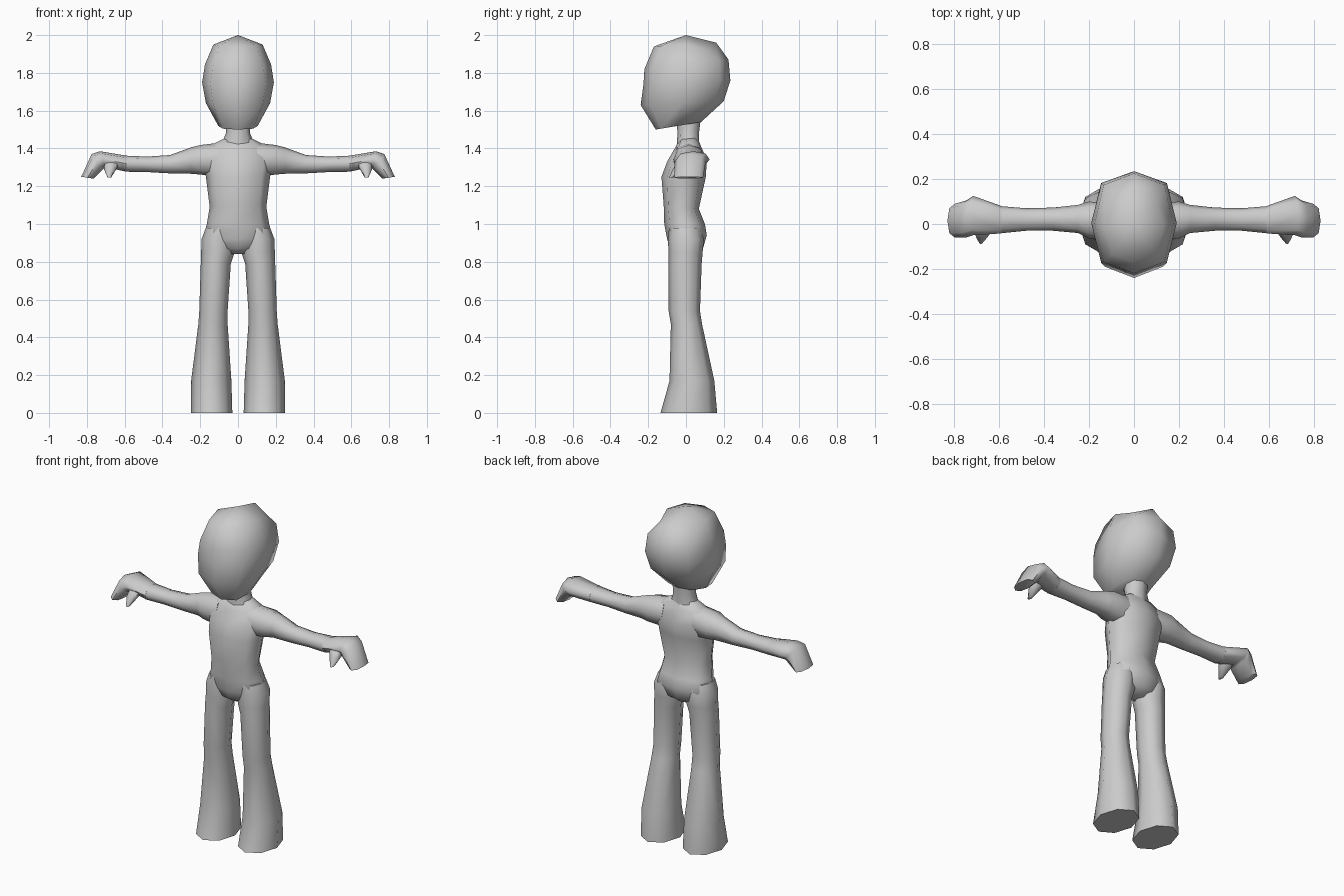
import bpy, bmesh, math
from mathutils import Vector

if "Cube" in bpy.data.objects:
    bpy.data.objects.remove(bpy.data.objects["Cube"])

grey = bpy.data.materials.new("plain grey")
grey.use_nodes = True
grey.diffuse_color = (0.6, 0.6, 0.6, 1)
grey.node_tree.nodes["Principled BSDF"].inputs["Base Color"].default_value = (0.6, 0.6, 0.6, 1)

SIDES = 8


def ring(axis, lo, hi, p, q, diag):
    """Eight-sided loop: spans lo..hi along axis, and p..q in the other two axes."""
    points = []
    for k in range(SIDES):
        angle = k * math.tau / SIDES
        grow = diag / math.sin(math.pi / 4) if k % 2 else 1
        s, t = grow * math.sin(angle), grow * math.cos(angle)
        a = (lo + hi) / 2 + (hi - lo) / 2 * s
        b, c = Vector(p).lerp(Vector(q), (1 + t) / 2)
        points.append((a, b, c) if axis == "x" else (b, a, c))
    return points


def loft(name, axis, rows, diag=0.74, pole=None, mirror=False):
    """Skin a part through its loops, closing both ends."""
    bm = bmesh.new()
    loops = [[bm.verts.new(v) for v in ring(axis, *row, diag)] for row in rows]
    for one, two in zip(loops, loops[1:]):
        for i in range(SIDES):
            j = (i + 1) % SIDES
            bm.faces.new((one[i], one[j], two[j], two[i]))
    if pole:
        tip = bm.verts.new(pole)
        for i in range(SIDES):
            bm.faces.new((loops[0][i - 1], loops[0][i], tip))
    else:
        bm.faces.new(loops[0])
    bm.faces.new(loops[-1])
    bmesh.ops.recalc_face_normals(bm, faces=bm.faces)
    mesh = bpy.data.meshes.new(name)
    bm.to_mesh(mesh)
    bm.free()
    mesh.materials.append(grey)
    obj = bpy.data.objects.new(name, mesh)
    bpy.context.collection.objects.link(obj)
    bpy.ops.object.select_all(action="DESELECT")
    obj.select_set(True)
    bpy.context.view_layer.objects.active = obj
    bpy.ops.object.shade_smooth_by_angle(angle=math.radians(65))
    if mirror:
        obj.modifiers.new("mirror", "MIRROR")
    return obj


def upright(half, y0, z0, y1, z1):
    """Loop centred on the body: front point, then back point."""
    return (-half, half, (y0, z0), (y1, z1))


def level(z, x0, x1, y0, y1):
    return (x0, x1, (y0, z), (y1, z))


def sleeve(x, y0, y1, z0, z1):
    return (y0, y1, (x, z0), (x, z1))


# Head, with a shallow dent on each side of the crown
head = loft("head", "x", [
    upright(0.13, -0.17, 1.94, 0.16, 1.96),
    upright(0.175, -0.22, 1.82, 0.225, 1.87),
    upright(0.19, -0.225, 1.74, 0.235, 1.76),
    upright(0.17, -0.24, 1.63, 0.2, 1.65),
    upright(0.105, -0.16, 1.5, 0.08, 1.54),
], diag=0.77, pole=(0, 0, 2))
for v in head.data.vertices[:SIDES]:
    if v.co.y > 0.05 and abs(v.co.x) > 0.05:
        v.co.y, v.co.z = 0.1, 1.925

# Neck
loft("neck", "x", [
    upright(0.065, -0.05, 1.56, 0.08, 1.57),
    upright(0.063, -0.045, 1.48, 0.07, 1.49),
    upright(0.09, -0.05, 1.4, 0.07, 1.42),
])

# Torso and pelvis
loft("torso", "x", [
    upright(0.07, -0.035, 1.45, 0.06, 1.46),
    upright(0.17, -0.06, 1.4, 0.08, 1.41),
    upright(0.185, -0.1, 1.33, 0.11, 1.34),
    upright(0.17, -0.13, 1.25, 0.105, 1.25),
    upright(0.15, -0.118, 1.1, 0.068, 1.08),
    upright(0.165, -0.115, 1.0, 0.1, 1.0),
    upright(0.185, -0.1, 0.92, 0.11, 0.94),
    upright(0.13, -0.085, 0.87, 0.09, 0.87),
    upright(0.05, -0.04, 0.84, 0.05, 0.84),
])

# Flared legs
loft("legs", "x", [
    level(0.98, 0.03, 0.17, -0.09, 0.08),
    level(0.92, 0.02, 0.193, -0.095, 0.095),
    level(0.85, 0.018, 0.195, -0.093, 0.088),
    level(0.79, 0.038, 0.197, -0.093, 0.083),
    level(0.54, 0.055, 0.205, -0.092, 0.074),
    level(0.47, 0.055, 0.21, -0.08, 0.085),
    level(0.17, 0.035, 0.248, -0.087, 0.15),
    level(0, 0.03, 0.25, -0.135, 0.165),
], diag=0.7, mirror=True)

# Arms
loft("arms", "y", [
    sleeve(0.1, -0.07, 0.09, 1.25, 1.43),
    sleeve(0.2, -0.065, 0.1, 1.262, 1.418),
    sleeve(0.25, -0.04, 0.085, 1.266, 1.405),
    sleeve(0.36, -0.03, 0.073, 1.268, 1.365),
    sleeve(0.48, -0.03, 0.07, 1.275, 1.357),
    sleeve(0.6, -0.042, 0.08, 1.277, 1.362),
], mirror=True)

# Mitten hands, bent down at the knuckles
loft("hands", "y", [
    (-0.042, 0.08, (0.59, 1.277), (0.59, 1.362)),
    (-0.05, 0.125, (0.7, 1.3), (0.73, 1.385)),
    (-0.06, 0.105, (0.715, 1.29), (0.775, 1.37)),
    (-0.06, 0.09, (0.765, 1.24), (0.83, 1.25)),
], mirror=True)

# Thumbs
loft("thumbs", "x", [
    level(1.345, 0.61, 0.71, -0.03, 0.04),
    level(1.29, 0.645, 0.71, -0.07, 0.0),
    level(1.245, 0.672, 0.69, -0.09, -0.055),
], mirror=True)
